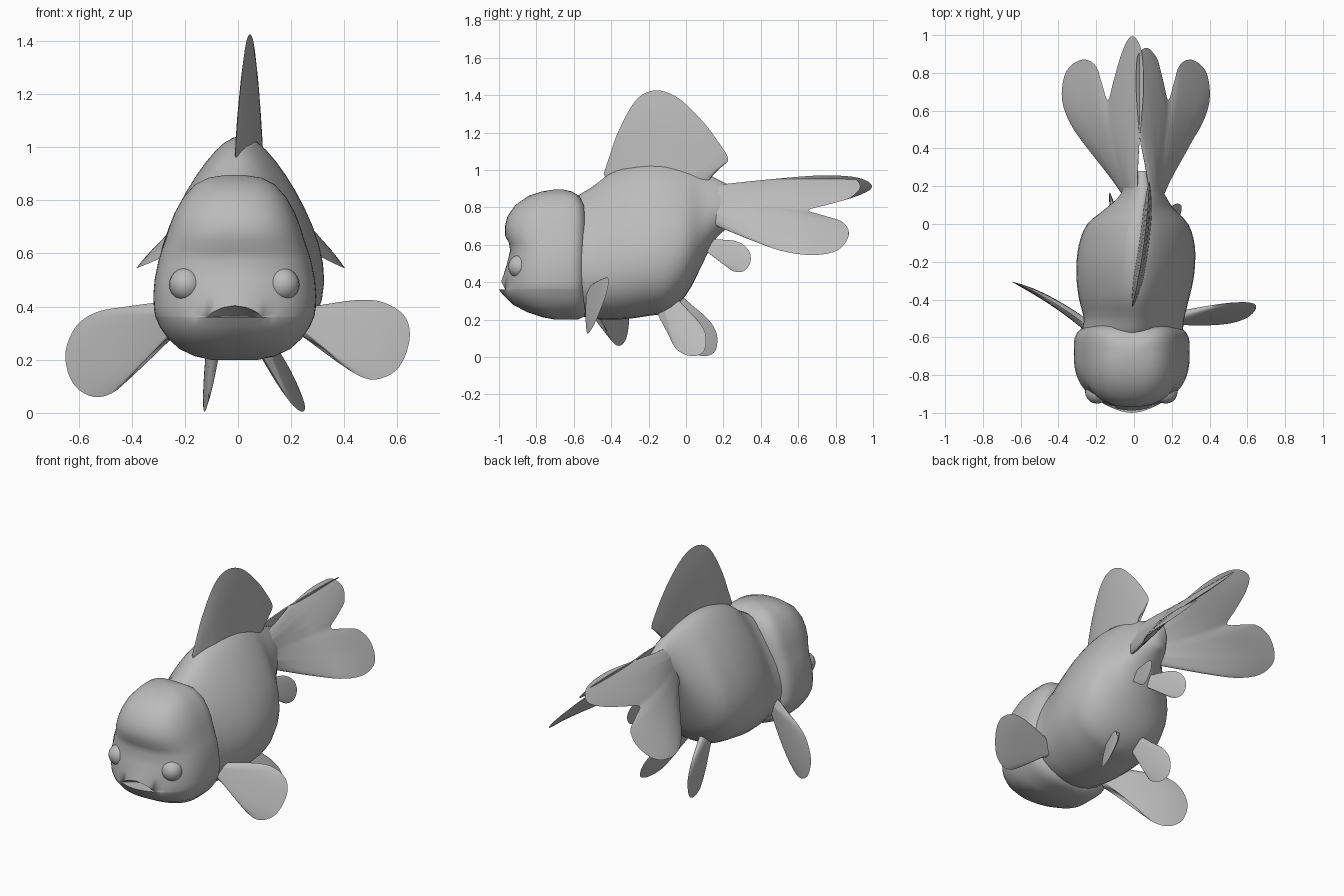
import bpy, bmesh, math
from mathutils import Vector

cube = bpy.data.objects.get("Cube")
if cube:
    bpy.data.objects.remove(cube)

grey = bpy.data.materials.new("soft_grey")
grey.use_nodes = True
COLOUR = (0.5, 0.5, 0.5, 1)
grey.diffuse_color = COLOUR
grey.node_tree.nodes["Principled BSDF"].inputs["Base Color"].default_value = COLOUR


def finish(name, bm, angle=60):
    bmesh.ops.remove_doubles(bm, verts=bm.verts, dist=0.0004)
    bmesh.ops.recalc_face_normals(bm, faces=bm.faces)
    mesh = bpy.data.meshes.new(name)
    bm.to_mesh(mesh)
    bm.free()
    mesh.materials.append(grey)
    obj = bpy.data.objects.new(name, mesh)
    bpy.context.collection.objects.link(obj)
    bpy.ops.object.select_all(action="DESELECT")
    obj.select_set(True)
    bpy.context.view_layer.objects.active = obj
    bpy.ops.object.shade_smooth_by_angle(angle=math.radians(angle))


def spline(points, count):
    """Sample a smooth curve through tuples of any length."""
    result = []
    last = len(points) - 1
    for i in range(count + 1):
        f = i / count * last
        k = min(int(f), last - 1)
        t = f - k
        a, b, c, d = (points[max(0, min(last, k + o))] for o in (-1, 0, 1, 2))
        result.append([q + t / 2 * (r - p + t * (2 * p - 5 * q + 4 * r - s + t * (3 * (q - r) + s - p)))
                       for p, q, r, s in zip(a, b, c, d)])
    return result


def loft(rings):
    bm = bmesh.new()
    rows = [[bm.verts.new(p) for p in ring] for ring in rings]
    n = len(rows[0])
    for low, high in zip(rows, rows[1:]):
        for i in range(n):
            j = (i + 1) % n
            bm.faces.new((low[i], low[j], high[j], high[i]))
    bm.faces.new(rows[0])
    bm.faces.new(rows[-1])
    return bm


def power(value, exponent):
    return math.copysign(abs(value) ** exponent, value)


# Body: egg-shaped rings (y, top, bottom, half width, centre x, taper)
body = [(-.66, .78, .3, .2, -.01, .35), (-.58, .86, .23, .25, -.01, .35),
        (-.5, .91, .205, .252, 0, .36), (-.4, .985, .2, .272, 0, .4),
        (-.3, 1.022, .205, .289, .005, .4), (-.2, 1.04, .22, .294, .01, .4),
        (-.1, 1.04, .24, .285, .015, .4), (0, 1.02, .33, .25, .02, .4),
        (.08, .995, .48, .17, .03, .4), (.15, .96, .62, .115, .045, .35),
        (.22, .925, .69, .09, .045, .25), (.28, .9, .74, .05, .045, .2)]
rings = []
for y, top, bottom, w, cx, taper in spline(body, 30):
    ring = []
    for i in range(36):
        a = math.tau * i / 36
        ring.append((cx + w * math.sin(a) * (1 - taper * math.cos(a)), y,
                     (top + bottom) / 2 + (top - bottom) / 2 * math.cos(a)))
    rings.append(ring)
finish("body", loft(rings))

# Head: stacked slices (z, front y, back y, half width, lip bulge, mouth depth)
head = [(.2, -.7, -.58, .09, 0, 0), (.213, -.77, -.55, .15, 0, 0), (.24, -.845, -.53, .208, .005, 0),
        (.28, -.915, -.525, .252, .01, 0), (.325, -.95, -.525, .283, .022, 0),
        (.36, -.962, -.525, .298, .038, 0), (.364, -.962, -.525, .3, .036, .08),
        (.398, -.962, -.525, .305, .026, .02), (.404, -.962, -.525, .305, .026, 0),
        (.44, -.96, -.525, .307, .015, 0), (.5, -.953, -.525, .302, .004, 0),
        (.57, -.94, -.525, .288, 0, 0), (.61, -.947, -.525, .276, 0, 0),
        (.65, -.968, -.525, .262, 0, 0), (.7, -.968, -.525, .247, 0, 0),
        (.75, -.955, -.53, .228, 0, 0), (.81, -.915, -.54, .195, 0, 0),
        (.86, -.845, -.57, .15, 0, 0), (.885, -.77, -.61, .1, 0, 0), (.896, -.7, -.66, .03, 0, 0)]
rings = []
for z, front, back, w, lip, mouth in head:
    mid = -.685
    ring = []
    for i in range(72):
        a = math.tau * i / 72
        s = math.sin(a)
        n = 2.5 if s < 0 else 4
        x = w * power(math.cos(a), 2 / n)
        y = mid + (back - mid if s > 0 else mid - front) * power(s, 2 / n)
        # the mouth closes toward its corners, then the cheek opens out again
        edge = abs(x) / .11
        opening = max(.1, 1 - edge ** 2 if edge < 1 else min(1, edge - 1))
        if s < 0:
            y -= lip * math.exp(-(x / .13) ** 2)
            y += mouth * opening if edge < 1 else 0
        h = .36 + (z - .36) * opening if .36 < z < .41 else z
        ring.append((x - .012, y, h))
    rings.append(ring)
finish("head", loft(rings))

# Eyes
for side, label in ((1, "left"), (-1, "right")):
    bm = bmesh.new()
    bmesh.ops.create_uvsphere(bm, u_segments=20, v_segments=12, radius=.063)
    bmesh.ops.translate(bm, verts=bm.verts, vec=(-.014 + side * .182, -.888, .483))
    finish(label + "_eye", bm)


def fin(name, root, tips, place, thick, toward, fan=44, along=8):
    """Blade fanning from a root edge to a curved tip; place maps 2D to 3D."""
    bm = bmesh.new()
    toward = Vector(toward).normalized()
    start, end = Vector(root[0]), Vector(root[1])
    sheets = ([], [])
    for i, tip in enumerate(spline(tips, fan)):
        base = start.lerp(end, i / fan)
        rim = min(1, 4 * i / fan, 4 * (fan - i) / fan) ** .5
        for sheet in sheets:
            sheet.append([])
        for j in range(along + 1):
            t = j / along
            p = Vector(place(*base.lerp(Vector(tip), t)))
            h = thick * rim * (1 - .7 * t) * (1 - t ** 8)
            sheets[0][i].append(bm.verts.new(p + toward * h))
            sheets[1][i].append(bm.verts.new(p - toward * h))
    for sheet in sheets:
        for a, b in zip(sheet, sheet[1:]):
            for j in range(along):
                bm.faces.new((a[j], b[j], b[j + 1], a[j + 1]))
    finish(name, bm)


# Dorsal fin, gently curved
fin("dorsal_fin", ((-.42, .93), (.12, .91)),
    [(-.44, .98), (-.41, 1.07), (-.36, 1.21), (-.27, 1.37), (-.17, 1.425), (-.05, 1.39),
     (.08, 1.27), (.18, 1.14), (.225, 1.06), (.2, 1.025), (.13, .97)],
    lambda y, z: (-.005 + .23 * (y + .42) - .15 * (y + .42) ** 2, y, z), .03, (1, -.13, 0))

# Pectoral fins
fin("left_pectoral_fin", ((.22, .39), (.22, .3)),
    [(.31, .405), (.45, .425), (.55, .415), (.63, .36), (.645, .27), (.6, .165), (.51, .125),
     (.42, .16), (.33, .235), (.26, .28)],
    lambda x, z: (x, -.49 + .36 * (z - .28) + .18 * (x - .4), z), .03, (-.18, 1, -.36))
fin("right_pectoral_fin", ((-.22, .4), (-.22, .3)),
    [(-.31, .415), (-.42, .4), (-.53, .38), (-.61, .325), (-.65, .22), (-.62, .11), (-.54, .06),
     (-.45, .09), (-.36, .2), (-.26, .28)],
    lambda x, z: (x, -.5 + .56 * (-x - .3) + .5 * (-x - .3) * (.65 + x), z), .03, (.5, 1, 0))

# Pelvic fins
pelvic = [(-.15, .225), (-.1, .13), (-.05, .04), (.03, .005), (.095, .03), (.105, .12),
          (.06, .2), (-.02, .27)]
fin("left_pelvic_fin", ((-.14, .27), (-.05, .33)), pelvic,
    lambda y, z: (.13 + .42 * (.24 - z) + .35 * y, y, z), .025, (1, -.35, .42))
fin("right_pelvic_fin", ((-.18, .27), (-.11, .35)), pelvic,
    lambda y, z: (-.105 - .07 * (.24 - z) - .12 * y, y + .06, z), .025, (1, .12, -.07))

# Anal fins
for side, label in ((1, "left"), (-1, "right")):
    fin(label + "_anal_fin", ((.05, .64), (.05, .6)),
        [(.13, .615), (.2, .625), (.28, .615), (.335, .57), (.345, .51), (.31, .46), (.25, .46),
         (.19, .51), (.11, .575)],
        lambda y, z: (.035 + side * (.02 + .3 * (y - .05) + .2 * (.62 - z)), y, z),
        .02, (1, -.3 * side, .2 * side))

# Twin forked tail fins, sloping outward like a roof
tail = [(.21, .925), (.45, .95), (.7, .97), (.88, .965), (.97, .94), (.99, .9), (.9, .855),
        (.76, .815), (.655, .785), (.74, .755), (.84, .72), (.87, .65), (.81, .57), (.68, .545),
        (.52, .565), (.36, .62), (.2, .685)]


def spread(y, amount):
    return amount * math.sin(min(1, y / .7) * math.pi / 2)


fin("left_tail_fin", ((.12, .91), (.12, .72)), tail,
    lambda y, z: (.03 + .15 * max(0, .45 - y) + (.95 - z) * spread(y, .92),
                  y - .5 * max(0, y - .87), z),
    .025, (1, -.25, .6), 68, 10)
fin("right_tail_fin", ((.12, .91), (.12, .72)), tail,
    lambda y, z: (.03 - (.95 - z) * spread(y, 1.02), y, z),
    .025, (1, .25, -.6), 68, 10)
